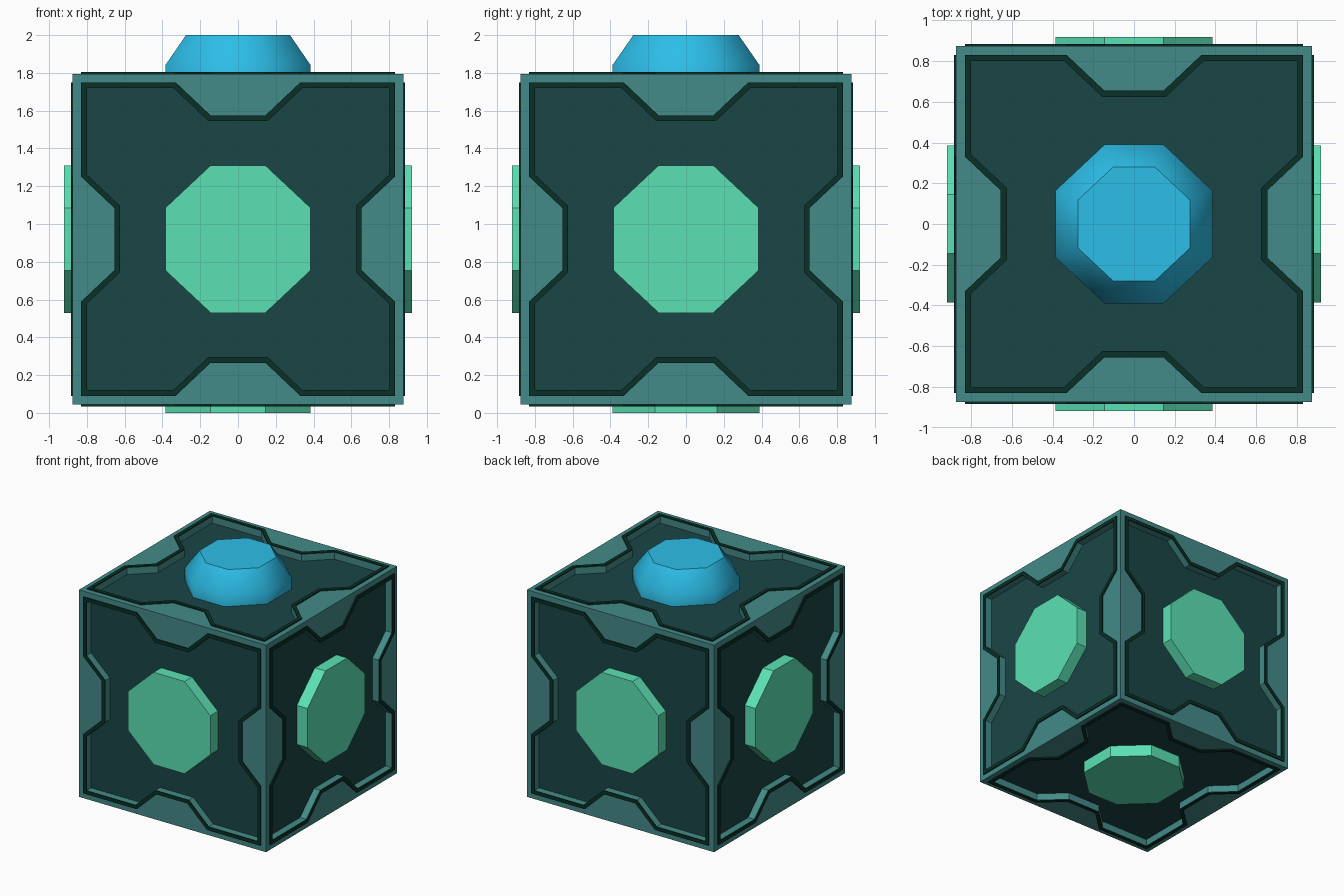
import bpy, bmesh, math
from mathutils import Vector

if "Cube" in bpy.data.objects:
    bpy.data.objects.remove(bpy.data.objects["Cube"])

CZ = 0.92      # cube centre height
H = 0.875      # cube half size
X, Y, Z = Vector((1, 0, 0)), Vector((0, 1, 0)), Vector((0, 0, 1))
SIDES = {"front": (X, Z), "right": (Y, Z), "back": (-X, Z), "left": (-Y, Z),
         "top": (X, Y), "bottom": (X, -Y)}


def material(name, srgb):
    m = bpy.data.materials.new(name)
    m.diffuse_color = (*[c ** 2.2 for c in srgb], 1)
    m.use_nodes = True
    m.node_tree.nodes["Principled BSDF"].inputs["Base Color"].default_value = m.diffuse_color
    return m


def outline(h, t, grow):
    """Square opening with a tapered tab on each side, 20 points."""
    pts = []
    for i in range(4):
        w = (0.145 if i % 2 == 0 else 0.165) + grow
        for x, y in ((-h, -h), (-0.33 - grow, -h), (-w, -t), (w, -t), (0.33 + grow, -h)):
            for _ in range(i):
                x, y = -y, x
            pts.append((x, y))
    return pts


def border():
    """Outer square with points matching the outline."""
    pts = []
    for i in range(4):
        for x in (-H, -0.342, -0.157, 0.157, 0.342):
            y = -H
            for _ in range(i):
                x, y = -y, x
            pts.append((x, y))
    return pts


def octagon(s=1):
    pts = [(-.145, -.39), (.145, -.39), (.385, -.165), (.385, .165),
           (.145, .39), (-.145, .39), (-.385, .165), (-.385, -.165)]
    return [(x * s, y * s) for x, y in pts]


def loft(bm, side, loops, cap=False):
    """Bridge (points, distance from centre) loops on one side of the cube."""
    u, v = SIDES[side]
    n = u.cross(v)
    rings = [[bm.verts.new(u * a + v * b + n * d + Z * CZ) for a, b in pts] for pts, d in loops]
    for r0, r1 in zip(rings, rings[1:]):
        k = len(r0)
        for i in range(k):
            j = (i + 1) % k
            bm.faces.new((r0[i], r0[j], r1[j], r1[i]))
    if cap:
        bm.faces.new(rings[-1])


def finish(name, bm, mat):
    bmesh.ops.remove_doubles(bm, verts=bm.verts, dist=0.0001)
    me = bpy.data.meshes.new(name)
    bm.to_mesh(me)
    bm.free()
    me.materials.append(mat)
    ob = bpy.data.objects.new(name, me)
    bpy.context.collection.objects.link(ob)
    return ob


teal = material("teal", (0.27, 0.54, 0.53))
dark = material("dark_teal", (0.125, 0.28, 0.28))
edge = material("dark_edge", (0.07, 0.20, 0.17))
green = material("mint", (0.36, 0.88, 0.70))
blue = material("blue", (0.19, 0.74, 0.91))

# recessed inner panels
bm = bmesh.new()
bmesh.ops.create_cube(bm, size=1.64)
bmesh.ops.translate(bm, verts=bm.verts, vec=(0, 0, CZ))
finish("inner_panels", bm, dark)

# outer frame with tabs, and the dark raised trim round each opening
wide, narrow = outline(0.83, 0.655, 0), outline(0.80, 0.625, 0.012)
frame, trim = bmesh.new(), bmesh.new()
for s in SIDES:
    loft(frame, s, [(border(), H), (narrow, H), (narrow, 0.81)])
    loft(trim, s, [(wide, H - 0.005), (wide, H + 0.01), (narrow, H + 0.01), (narrow, H)])
finish("outer_frame", frame, teal)
finish("opening_trim", trim, edge)

# octagonal buttons on five sides
for s in SIDES:
    if s != "top":
        bm = bmesh.new()
        loft(bm, s, [(octagon(), 0.81), (octagon(), 0.92)], cap=True)
        finish(s + "_button", bm, green)

# tapered smooth button on top
bm = bmesh.new()
loft(bm, "top", [(octagon(), 0.81), (octagon(), 0.92), (octagon(0.715), 1.08)], cap=True)
knob = finish("top_button", bm, blue)
bpy.context.view_layer.objects.active = knob
knob.select_set(True)
bpy.ops.object.shade_smooth_by_angle(angle=math.radians(50))
